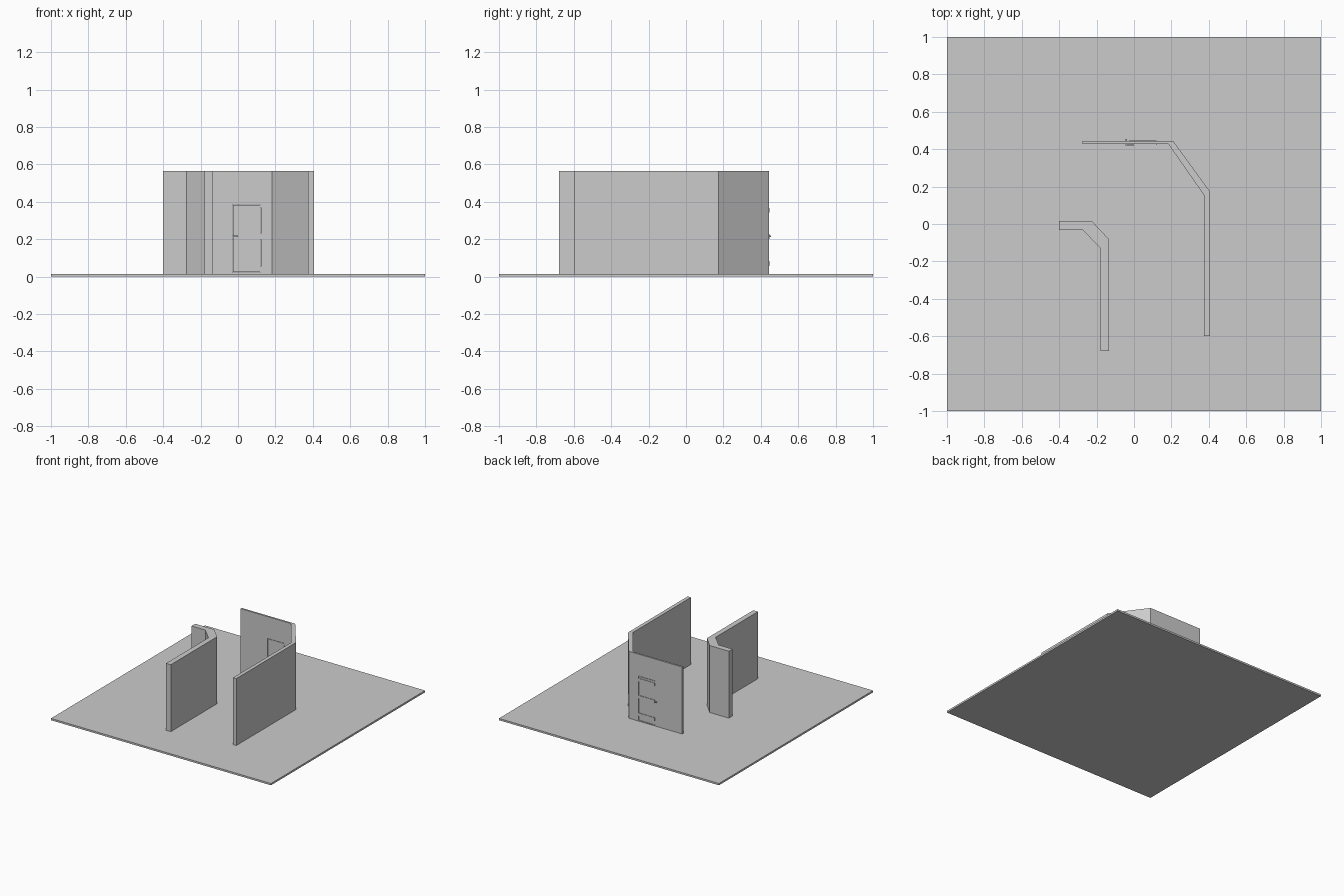
import bpy, bmesh

if "Cube" in bpy.data.objects:
    bpy.data.objects.remove(bpy.data.objects["Cube"])

BASE, TOP = 0.015, 0.565


def box(name, x0, x1, y0, y1, z0, z1):
    bm = bmesh.new()
    bmesh.ops.create_cube(bm, size=1)
    for v in bm.verts:
        v.co = ((x0 + x1) / 2 + v.co.x * (x1 - x0),
                (y0 + y1) / 2 + v.co.y * (y1 - y0),
                (z0 + z1) / 2 + v.co.z * (z1 - z0))
    return finish(name, bm)


def prism(name, pts, z0, z1):
    bm = bmesh.new()
    f = bm.faces.new([bm.verts.new((x, y, z0)) for x, y in pts])
    ext = bmesh.ops.extrude_face_region(bm, geom=[f])
    for v in ext["geom"]:
        if isinstance(v, bmesh.types.BMVert):
            v.co.z = z1
    bmesh.ops.recalc_face_normals(bm, faces=bm.faces[:])
    return finish(name, bm)


def finish(name, bm):
    me = bpy.data.meshes.new(name)
    bm.to_mesh(me)
    bm.free()
    ob = bpy.data.objects.new(name, me)
    bpy.context.collection.objects.link(ob)
    return ob


# Floor slab
box("floor", -1, 1, -1, 1, 0, BASE)

# Two bent walls with chamfered corners
prism("inner_wall", [(-0.40, 0.015), (-0.225, 0.015), (-0.135, -0.08), (-0.135, -0.68),
                     (-0.178, -0.68), (-0.178, -0.13), (-0.275, -0.032), (-0.40, -0.032)], BASE, TOP)
outer = prism("outer_wall", [(-0.275, 0.443), (0.21, 0.443), (0.405, 0.175), (0.405, -0.60),
                             (0.375, -0.60), (0.375, 0.153), (0.183, 0.428), (-0.275, 0.428)], BASE, TOP)

# Doorway cut through the back wall
cutter = box("doorway_cutter", -0.03, 0.122, 0.40, 0.47, 0.022, 0.386)
cutter.hide_render = True
cutter.hide_viewport = True
cutter.display_type = 'WIRE'
mod = outer.modifiers.new("doorway", 'BOOLEAN')
mod.operation = 'DIFFERENCE'
mod.solver = 'EXACT'
mod.object = cutter

# Door leaf set in the opening
box("door", -0.027, 0.119, 0.429, 0.442, 0.024, 0.383)

# Hinge straps on the back, knuckles at the front edge
for i, z in enumerate((0.07, 0.215, 0.355)):
    box(f"hinge_strap_{i}", -0.027, 0.119, 0.441, 0.446, z - 0.013, z + 0.013)
for i, z in enumerate((0.038, 0.215, 0.385)):
    box(f"hinge_knuckle_{i}", 0.118, 0.123, 0.426, 0.432, z - 0.016, z + 0.016)

# Door handle: spindle through the leaf and a lever on each side
box("handle_spindle", -0.045, -0.038, 0.42, 0.455, 0.211, 0.219)
box("front_lever", -0.045, 0.0, 0.42, 0.424, 0.211, 0.219)
